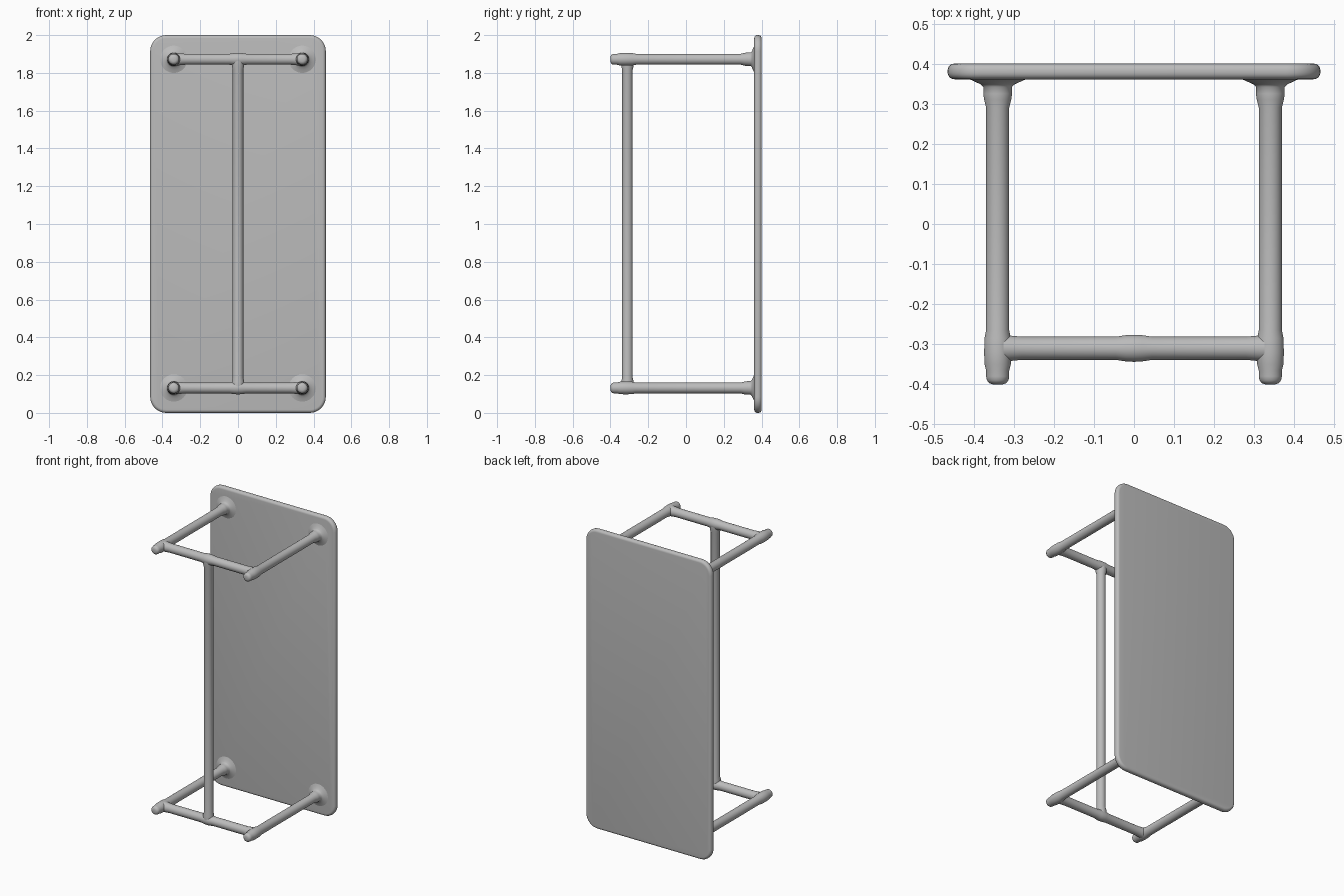
import bpy, bmesh, math
from mathutils import Vector

if "Cube" in bpy.data.objects:
    bpy.data.objects.remove(bpy.data.objects["Cube"])

grey = bpy.data.materials.new("plain grey")
grey.diffuse_color = (0.5, 0.5, 0.5, 1)
grey.use_nodes = True
grey.node_tree.nodes["Principled BSDF"].inputs["Base Color"].default_value = grey.diffuse_color


def finish(name, bm, angle=50):
    bmesh.ops.recalc_face_normals(bm, faces=bm.faces)
    me = bpy.data.meshes.new(name)
    bm.to_mesh(me)
    bm.free()
    me.materials.append(grey)
    ob = bpy.data.objects.new(name, me)
    bpy.context.collection.objects.link(ob)
    bpy.ops.object.select_all(action='DESELECT')
    ob.select_set(True)
    bpy.context.view_layer.objects.active = ob
    bpy.ops.object.shade_smooth_by_angle(angle=math.radians(angle))
    return ob


def turned(name, origin, axis, profile, sides=28):
    """Round bar along an axis; profile holds (distance, radius) pairs."""
    bm = bmesh.new()
    origin, axis = Vector(origin), Vector(axis)
    u = axis.orthogonal().normalized()
    v = axis.cross(u)
    rings = []
    for d, r in profile:
        rings.append([bm.verts.new(origin + axis * d + r * (
            u * math.cos(2 * math.pi * i / sides) + v * math.sin(2 * math.pi * i / sides)))
            for i in range(sides)])
    for a, b in zip(rings, rings[1:]):
        for i in range(sides):
            j = (i + 1) % sides
            bm.faces.new((a[i], a[j], b[j], b[i]))
    bm.faces.new(rings[0])
    bm.faces.new(rings[-1])
    return finish(name, bm)


# Tabletop: thin upright slab with rounded corners and rounded rim
W, H, CORNER, Y0, Y1, RIM = 0.465, 1.0, 0.085, 0.361, 0.4, 0.017
bm = bmesh.new()
outline = []
for k, (sx, sz) in enumerate(((1, 1), (-1, 1), (-1, -1), (1, -1))):
    for i in range(9):
        a = math.pi / 2 * (k + i / 8)
        outline.append(bm.verts.new((sx * (W - CORNER) + CORNER * math.cos(a), Y0,
                                     1 + sz * (H - CORNER) + CORNER * math.sin(a))))
face = bm.faces.new(outline)
ext = bmesh.ops.extrude_face_region(bm, geom=[face])
bmesh.ops.translate(bm, vec=(0, Y1 - Y0, 0),
                    verts=[g for g in ext['geom'] if isinstance(g, bmesh.types.BMVert)])
rim = [e for e in bm.edges if abs(e.verts[0].co.y - e.verts[1].co.y) < 1e-5]
bmesh.ops.bevel(bm, geom=rim, offset=RIM, segments=5, profile=0.5, affect='EDGES')
finish("tabletop", bm, 40)

# Legs: rounded foot, swelling at the stretcher, collar and flare at the tabletop
LEG = [(0, 0.012), (0.003, 0.021), (0.01, 0.027), (0.02, 0.029), (0.035, 0.029),
       (0.05, 0.033), (0.08, 0.034), (0.115, 0.033), (0.135, 0.029), (0.69, 0.029),
       (0.71, 0.034), (0.725, 0.036), (0.742, 0.036), (0.748, 0.042),
       (0.754, 0.055), (0.759, 0.066), (0.765, 0.085)]
X, BAR_Y = 0.34, -0.31
for z, level in ((0.132, "lower"), (1.872, "upper")):
    for s, side in ((-1, "left"), (1, "right")):
        turned(f"{level}_{side}_leg", (s * X, -0.4, z), (0, 1, 0), LEG)
    # Cross stretcher joining each pair of legs
    half = [(0, 0.034), (0.02, 0.033), (0.045, 0.029), (0.28, 0.029), (0.3, 0.031), (0.325, 0.033)]
    bar = [(-d, r) for d, r in reversed(half[1:])] + half
    turned(f"{level}_cross_stretcher", (0, BAR_Y, z), (1, 0, 0), bar)

# Long stretcher joining the two cross stretchers
turned("long_stretcher", (0, BAR_Y, 0.132), (0, 0, 1),
       [(0, 0.033), (0.035, 0.033), (0.055, 0.028), (1.685, 0.028), (1.705, 0.033), (1.74, 0.033)])
